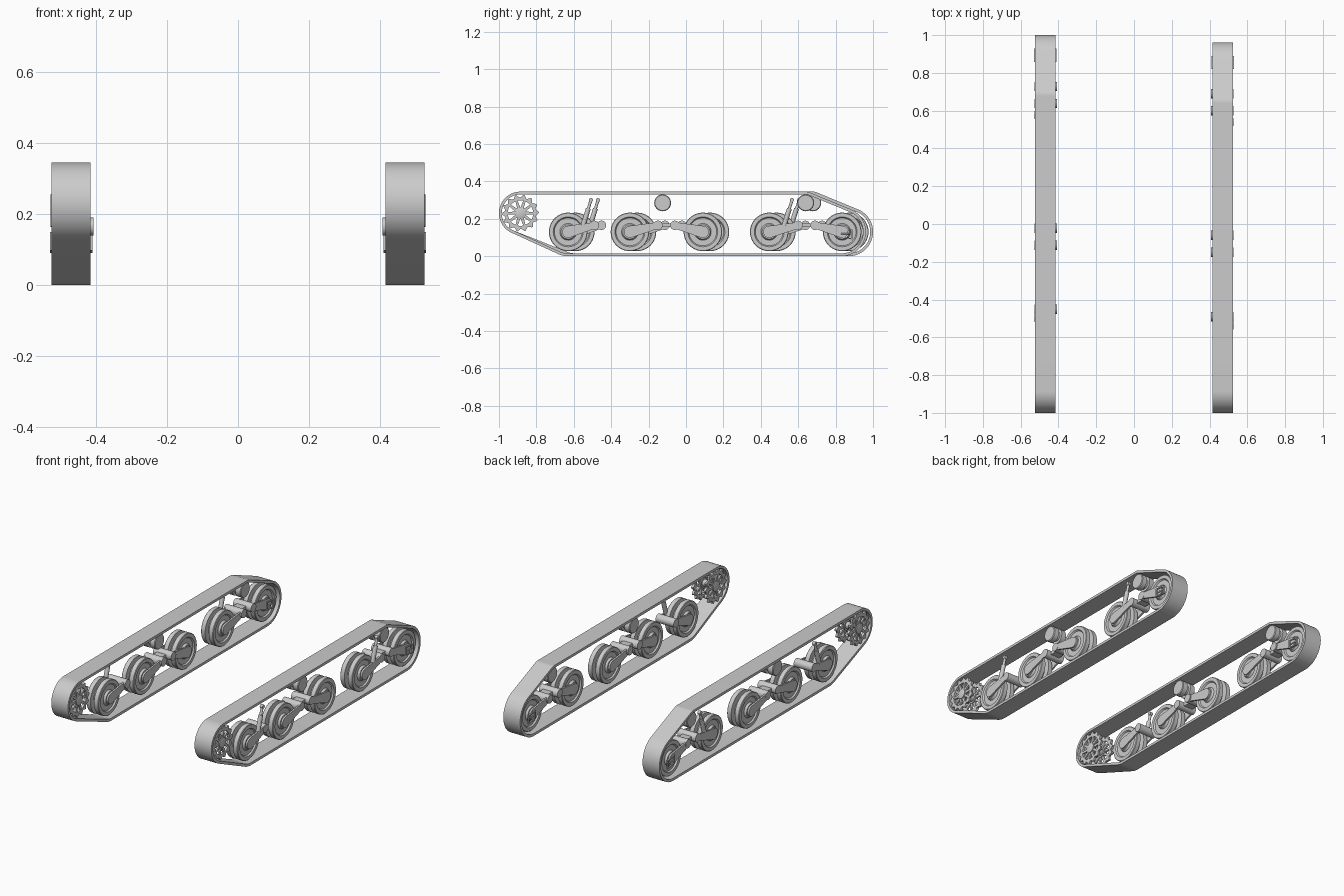
import bpy, bmesh, math
from mathutils import Vector
from mathutils.geometry import convex_hull_2d

cube = bpy.data.objects.get("Cube")
if cube:
    bpy.data.objects.remove(cube, do_unlink=True)

grey = bpy.data.materials.new("light_grey")
grey.use_nodes = True
COLOUR = (0.6, 0.6, 0.6, 1)
grey.diffuse_color = COLOUR
grey.node_tree.nodes["Principled BSDF"].inputs["Base Color"].default_value = COLOUR

TAU = math.tau
TRACK_X = 0.47
parts = []


def finish(name, bm, side):
    """Turn a bmesh, built around local x = 0 with +x outward, into a part."""
    for v in bm.verts:
        v.co.x = side * (TRACK_X + v.co.x)
    bmesh.ops.recalc_face_normals(bm, faces=bm.faces)
    mesh = bpy.data.meshes.new(name)
    bm.to_mesh(mesh)
    bm.free()
    mesh.materials.append(grey)
    ob = bpy.data.objects.new(name, mesh)
    bpy.context.collection.objects.link(ob)
    parts.append(ob)


def wrap(circles, n=64):
    """Outline stretched round circles (y, z, r), as (centre, direction, radius)."""
    samples = []
    for y, z, r in circles:
        for i in range(n):
            a = TAU * i / n
            samples.append((Vector((y, z)), Vector((math.cos(a), math.sin(a))), r))
    return [samples[i] for i in convex_hull_2d([c + d * r for c, d, r in samples])]


def prism(bm, points, x0, x1):
    a = [bm.verts.new((x0, p[0], p[1])) for p in points]
    b = [bm.verts.new((x1, p[0], p[1])) for p in points]
    bm.faces.new(a)
    bm.faces.new(b[::-1])
    for i in range(len(a)):
        j = (i + 1) % len(a)
        bm.faces.new((a[i], a[j], b[j], b[i]))


def band(bm, outer, inner, x0, x1):
    """Closed loop with a rectangular section between two outlines."""
    rings = [[bm.verts.new((x, p[0], p[1])) for p in pts]
             for x, pts in ((x0, outer), (x1, outer), (x1, inner), (x0, inner))]
    n = len(outer)
    for k in range(4):
        a, b = rings[k], rings[(k + 1) % 4]
        for i in range(n):
            j = (i + 1) % n
            bm.faces.new((a[i], a[j], b[j], b[i]))


def plate(bm, circles, x0, x1):
    prism(bm, [c + d * r for c, d, r in wrap(circles, 32)], x0, x1)


def lathe(bm, y, z, profile, n=40):
    """Spin an (x, radius) profile round the x axis."""
    verts = [bm.verts.new((x, y, z + r)) for x, r in profile]
    edges = [bm.edges.new(e) for e in zip(verts, verts[1:])]
    bmesh.ops.spin(bm, geom=verts + edges, cent=(0, y, z), axis=(1, 0, 0),
                   angle=TAU, steps=n, use_duplicate=False)
    bmesh.ops.remove_doubles(bm, verts=bm.verts, dist=0.0002)


def twin(half):
    return [(-x, r) for x, r in reversed(half)] + half


def rod(bm, a, b, r):
    a, b = Vector(a), Vector(b)
    rot = (b - a).to_track_quat('Z', 'Y').to_matrix().to_4x4()
    rot.translation = (a + b) / 2
    bmesh.ops.create_cone(bm, cap_ends=True, segments=20, radius1=r, radius2=r,
                          depth=(b - a).length, matrix=rot)


WHEEL = twin([(0.012, 0.07), (0.012, 0.103), (0.037, 0.103), (0.04, 0.1), (0.04, 0.08),
              (0.032, 0.074), (0.032, 0.045), (0.044, 0.038), (0.044, 0)])
ROLLER = twin([(0.01, 0.03), (0.01, 0.045), (0.04, 0.045), (0.044, 0.041), (0.044, 0)])
WHEEL_Z, PIN_Z = 0.13, 0.165
SPROCKET = (-0.885, 0.23)
# wheel centre and swing-arm pin along y
SUSPENSION = [(-0.63, -0.49), (-0.3, -0.15), (0.09, -0.06), (0.445, 0.6), (0.835, 0.69)]

for side, word, shift in ((1, "left", 0), (-1, "right", 0.038)):
    # track belt wrapped round sprocket, first wheel, rear wheel and rear roller
    path = wrap([(*SPROCKET, 0.115), (-0.63 + shift, 0.13, 0.13),
                 (0.832 + shift, 0.13, 0.13), (0.64 + shift, 0.29, 0.055)], 96)
    bm = bmesh.new()
    band(bm, [c + d * r for c, d, r in path],
         [c + d * (r - 0.015) for c, d, r in path], -0.055, 0.055)
    finish(word + "_track_belt", bm, side)

    # toothed drive sprocket: two spoked rings on one hub
    bm = bmesh.new()
    cy, cz = SPROCKET
    teeth, spokes = 14, 10
    outer, inner = [], []
    for i in range(teeth * 6):
        a = TAU * i / (teeth * 6)
        d = Vector((math.cos(a), math.sin(a)))
        r = (0.098, 0.098, 0.09, 0.084, 0.084, 0.09)[i % 6]
        outer.append(Vector(SPROCKET) + d * r)
        inner.append(Vector(SPROCKET) + d * 0.068)
    for x in (-0.04, 0.04):
        band(bm, outer, inner, x - 0.007, x + 0.007)
        for i in range(spokes):
            a = TAU * i / spokes
            c, s = math.cos(a), math.sin(a)
            plate(bm, [(cy + c * 0.02, cz + s * 0.02, 0.009),
                       (cy + c * 0.07, cz + s * 0.07, 0.006)], x - 0.005, x + 0.005)
    lathe(bm, cy, cz, twin([(0.03, 0.02), (0.03, 0.03), (0.05, 0.03), (0.054, 0.018), (0.054, 0)]))
    finish(word + "_drive_sprocket", bm, side)

    for n, (wy, py) in enumerate(SUSPENSION, 1):
        wy, py = wy + shift, py + shift
        # double road wheel
        bm = bmesh.new()
        lathe(bm, wy, WHEEL_Z, WHEEL)
        finish(f"{word}_road_wheel_{n}", bm, side)
        # tapered swing arms on both faces with a cross pin
        bm = bmesh.new()
        for x in (-0.05, 0.05):
            plate(bm, [(wy, WHEEL_Z, 0.032), (py, PIN_Z, 0.017)], x - 0.005, x + 0.005)
        lathe(bm, py, PIN_Z, [(-0.063, 0), (-0.063, 0.025), (0.056, 0.025), (0.056, 0)], 24)
        finish(f"{word}_swing_arm_{n}", bm, side)

    # links joining the paired arms
    for n in (1, 3):
        a, b = SUSPENSION[n][1] + shift, SUSPENSION[n + 1][1] + shift
        bm = bmesh.new()
        plate(bm, [(a, PIN_Z, 0.01), (b, PIN_Z, 0.01)], -0.03, 0.03)
        finish(f"{word}_arm_link_{n}", bm, side)

    # telescopic dampers above the first and fourth arms
    for n, y in ((1, -0.55), (4, 0.525)):
        y += shift
        bm = bmesh.new()
        foot, mid, top = (0.045, y, 0.165), (0.045, y + 0.028, 0.255), (0.045, y + 0.042, 0.3)
        rod(bm, foot, mid, 0.013)
        rod(bm, mid, top, 0.008)
        rod(bm, (0.036, *top[1:]), (0.054, *top[1:]), 0.011)
        finish(f"{word}_damper_{n}", bm, side)

    # return rollers under the top run
    for n, y in ((1, -0.125), (2, 0.64 + shift)):
        bm = bmesh.new()
        lathe(bm, y, 0.285, ROLLER, 32)
        finish(f"{word}_return_roller_{n}", bm, side)

    # framed tensioner block on the rear wheel, both faces
    bm = bmesh.new()
    y, z = 0.855 + shift, 0.12
    frame = [[(y + u * k, z + v * k) for u, v in ((-0.035, -0.022), (0.035, -0.03),
                                                 (0.035, 0.022), (-0.035, 0.03))]
             for k in (1, 0.75)]
    for x in (-0.056, 0.056):
        band(bm, frame[0], frame[1], x - 0.004, x + 0.004)
        rod(bm, (x, y - 0.025, z), (x, y + 0.025, z), 0.004)
    finish(word + "_tensioner", bm, side)

# smooth the round surfaces, keep the edges crisp
bpy.ops.object.select_all(action='DESELECT')
for ob in parts:
    ob.select_set(True)
bpy.context.view_layer.objects.active = parts[0]
bpy.ops.object.shade_smooth_by_angle(angle=math.radians(30))
